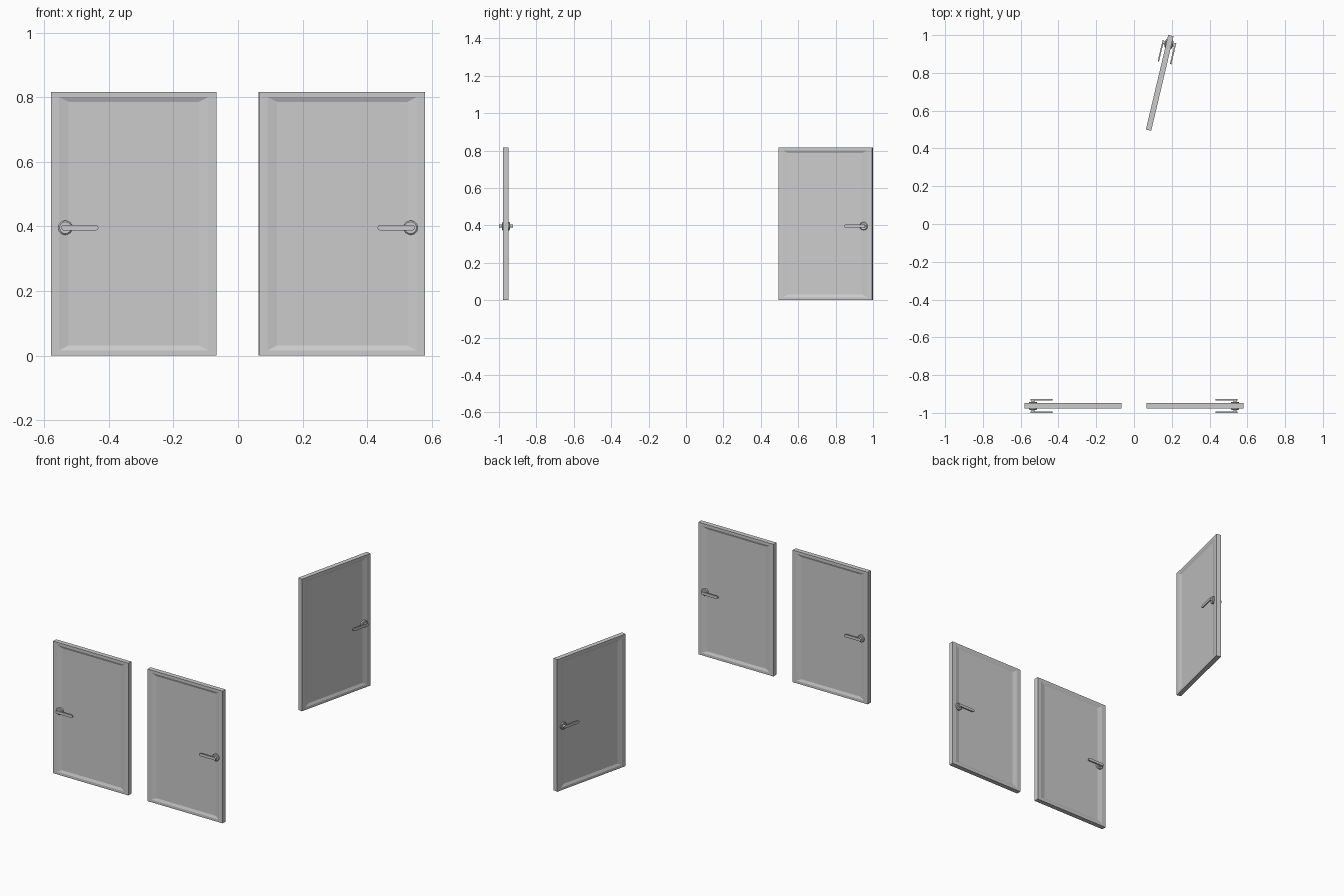
import bpy, bmesh, math
from mathutils import Matrix, Vector

if "Cube" in bpy.data.objects:
    bpy.data.objects.remove(bpy.data.objects["Cube"])

W, H, T = 0.514, 0.817, 0.0145   # leaf width, height, half thickness
HX, HZ = W - 0.045, 0.396        # handle centre, measured from the hinge


def make_leaf(name):
    """Slab with a sloped, recessed panel on both faces."""
    bm = bmesh.new()

    def ring(dx, dz, y):
        return [bm.verts.new(p) for p in ((dx, y, dz), (W - dx, y, dz),
                                          (W - dx, y, H - dz), (dx, y, H - dz))]

    # inset x, inset z, y from the front panel through the rim to the back panel
    front = [(0.055, 0.031, -T + 0.006), (0.026, 0.016, -T), (0, 0, -T)]
    steps = front + [(a, b, -y) for a, b, y in reversed(front)]
    rings = [ring(*s) for s in steps]
    for a, b in zip(rings, rings[1:]):
        for i in range(4):
            j = (i + 1) % 4
            bm.faces.new((a[i], a[j], b[j], b[i]))
    bm.faces.new(rings[0])
    bm.faces.new(rings[-1])
    return finish(bm, name)


def finish(bm, name):
    bmesh.ops.recalc_face_normals(bm, faces=bm.faces[:])
    me = bpy.data.meshes.new(name)
    bm.to_mesh(me)
    bm.free()
    ob = bpy.data.objects.new(name, me)
    bpy.context.collection.objects.link(ob)
    return ob


def cylinder(bm, r1, r2, y0, y1):
    m = (Matrix.Translation((HX, (y0 + y1) / 2, HZ))
         @ Matrix.Rotation(math.radians(90), 4, 'X'))
    bmesh.ops.create_cone(bm, cap_ends=True, segments=32, radius1=r1, radius2=r2,
                          depth=abs(y1 - y0), matrix=m)


def make_handle(name, side):
    bm = bmesh.new()
    # round rose with chamfered rim, and stem (the cone's radius2 end faces -y)
    f = lambda r_in, r_out: (r_out, r_in) if side > 0 else (r_in, r_out)
    cylinder(bm, *f(0.022, 0.022), side * (T - 0.008), side * 0.018)
    cylinder(bm, *f(0.022, 0.018), side * 0.018, side * 0.021)
    cylinder(bm, 0.0085, 0.0085, side * 0.018, side * 0.033)
    # lever: stadium outline pointing at the hinge
    r, n = 0.0085, 12
    pts = []
    for cx, start in ((HX + 0.004, -90), (HX - 0.094, 90)):
        for i in range(n + 1):
            a = math.radians(start + 180 * i / n)
            pts.append((cx + r * math.cos(a), side * 0.0295, HZ + r * math.sin(a)))
    face = bm.faces.new([bm.verts.new(p) for p in pts])
    ext = bmesh.ops.extrude_face_region(bm, geom=[face])
    bmesh.ops.translate(bm, verts=[v for v in ext['geom'] if isinstance(v, bmesh.types.BMVert)],
                        vec=Vector((0, side * 0.0075, 0)))
    ob = finish(bm, name)
    bpy.ops.object.select_all(action='DESELECT')
    ob.select_set(True)
    bpy.context.view_layer.objects.active = ob
    bpy.ops.object.shade_smooth_by_angle(angle=math.radians(35))
    return ob


def make_door(name, hinge, angle):
    m = Matrix.Translation((*hinge, 0)) @ Matrix.Rotation(math.radians(angle), 4, 'Z')
    parts = [make_leaf(name + "_leaf"), make_handle(name + "_handle_outer", -1),
             make_handle(name + "_handle_inner", 1)]
    for ob in parts:
        ob.matrix_world = m


# closed pair at the front, one swung-open door at the back
make_door("left_door", (-0.066, -0.963), 180)
make_door("right_door", (0.066, -0.963), 0)
make_door("rear_door", (0.077, 0.497), 76.7)
